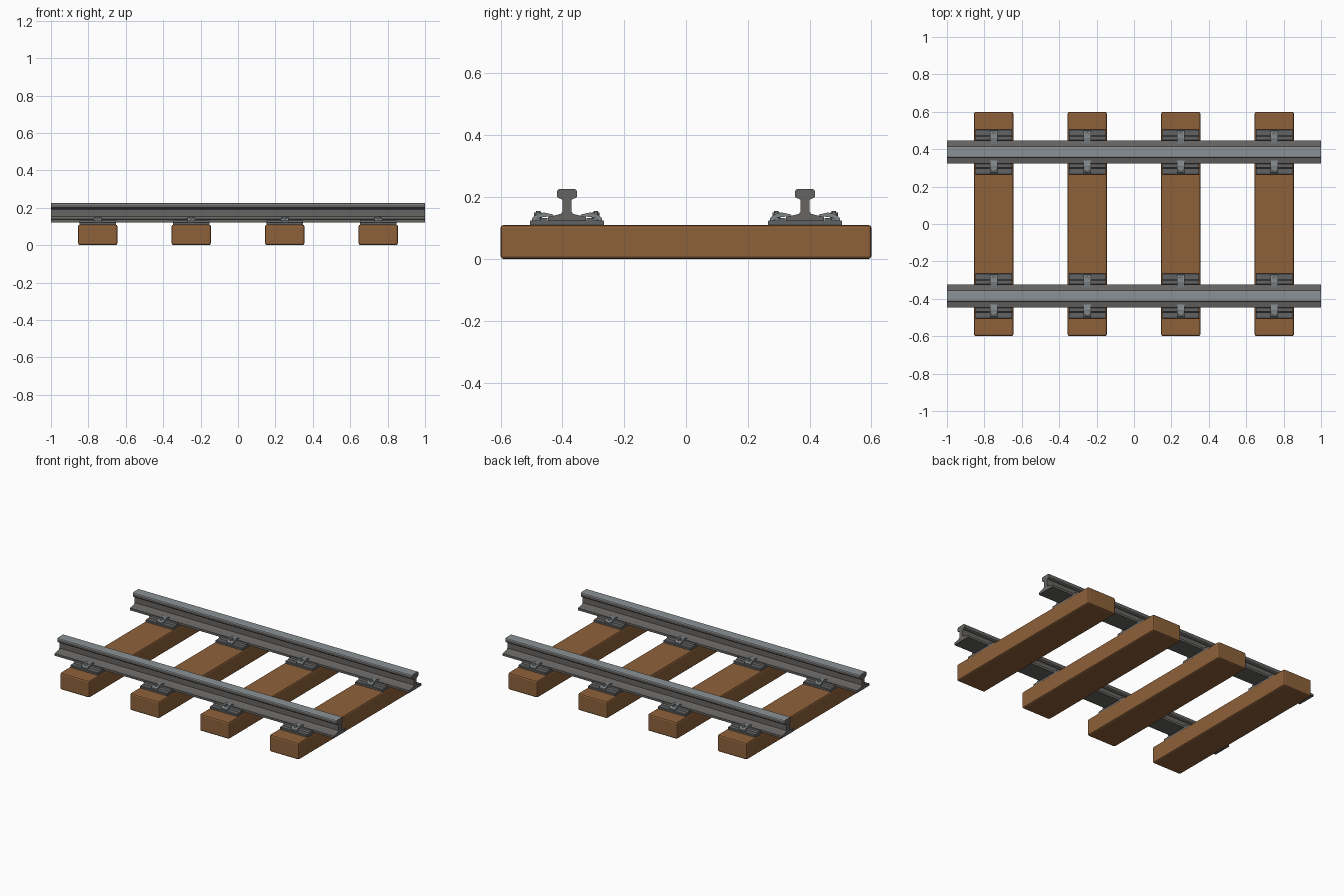
import bpy, bmesh, math
from mathutils import Matrix

if "Cube" in bpy.data.objects:
    bpy.data.objects.remove(bpy.data.objects["Cube"])


def material(name, rgb):
    m = bpy.data.materials.new(name)
    m.diffuse_color = (*rgb, 1)
    m.use_nodes = True
    m.node_tree.nodes["Principled BSDF"].inputs["Base Color"].default_value = m.diffuse_color
    return m


WOOD = material("brown wood", (0.27, 0.12, 0.042))
STEEL = material("dark steel", (0.135, 0.13, 0.125))
POLISHED = material("polished steel", (0.26, 0.285, 0.30))
PLATE = material("plate iron", (0.12, 0.122, 0.125))
CLIP = material("clip steel", (0.22, 0.24, 0.25))


def mesh_from(bm, name, *mats):
    bmesh.ops.recalc_face_normals(bm, faces=bm.faces)
    me = bpy.data.meshes.new(name)
    bm.to_mesh(me)
    bm.free()
    for m in mats:
        me.materials.append(m)
    return me


def prism(points, half):
    """Extrude a (y, z) outline along x from -half to half."""
    bm = bmesh.new()
    face = bm.faces.new([bm.verts.new((-half, y, z)) for y, z in points])
    out = bmesh.ops.extrude_face_region(bm, geom=[face])
    verts = [v for v in out["geom"] if isinstance(v, bmesh.types.BMVert)]
    bmesh.ops.translate(bm, verts=verts, vec=(2 * half, 0, 0))
    return bm


def mirrored(half_outline):
    return half_outline + [(-y, z) for y, z in reversed(half_outline)]


def place(name, me, loc, turn=0):
    ob = bpy.data.objects.new(name, me)
    ob.location = loc
    ob.rotation_euler.z = turn
    bpy.context.collection.objects.link(ob)
    return ob


# Sleeper: bevelled wooden block
bm = bmesh.new()
bmesh.ops.create_cube(bm, size=1, matrix=Matrix.Translation((0, 0, 0.055))
                      @ Matrix.Diagonal((0.21, 1.2, 0.11, 1)))
bmesh.ops.bevel(bm, geom=bm.edges[:], offset=0.01, segments=2, profile=0.5,
                affect='EDGES')
sleeper = mesh_from(bm, "sleeper", WOOD)

# Rail: foot, web and head, with a polished running surface
bm = prism(mirrored([
    (0.062, 0.122), (0.062, 0.136), (0.034, 0.142), (0.020, 0.146),
    (0.014, 0.153), (0.014, 0.188), (0.018, 0.194), (0.028, 0.197),
    (0.032, 0.201), (0.032, 0.218), (0.030, 0.223), (0.025, 0.226)]), 1.0)
bmesh.ops.recalc_face_normals(bm, faces=bm.faces)
for f in bm.faces:
    f.normal_update()
    if f.normal.z > 0.3 and f.calc_center_median().z > 0.2:
        f.material_index = 1
rail = mesh_from(bm, "rail", STEEL, POLISHED)

# Base plate with a raised shoulder on each side of the rail foot
bm = prism(mirrored([
    (0.120, 0.108), (0.120, 0.121), (0.117, 0.124), (0.088, 0.124),
    (0.082, 0.133), (0.064, 0.133), (0.062, 0.122)]), 0.097)
plate = mesh_from(bm, "base_plate", PLATE)

# Spring clip: bent strip reaching from the plate onto the rail foot
bm = prism([
    (0.046, 0.138), (0.046, 0.144), (0.060, 0.147), (0.074, 0.150),
    (0.090, 0.147), (0.106, 0.139), (0.113, 0.132), (0.113, 0.123),
    (0.104, 0.123), (0.088, 0.134), (0.072, 0.136)], 0.021)
clip = mesh_from(bm, "rail_clip", CLIP)

# Bolt: hexagonal head with a small round stud
bm = bmesh.new()
for segs, radius, z0, z1 in ((6, 0.013, 0.120, 0.151), (10, 0.007, 0.150, 0.155)):
    bmesh.ops.create_cone(bm, cap_ends=True, segments=segs, radius1=radius,
                          radius2=radius, depth=z1 - z0,
                          matrix=Matrix.Translation((0, 0.093, (z0 + z1) / 2)))
bolt = mesh_from(bm, "clip_bolt", CLIP)

# Assemble the track
for side in (-1, 1):
    place("rail", rail, (0, side * 0.385, 0))
for x in (-0.75, -0.25, 0.25, 0.75):
    place("sleeper", sleeper, (x, 0, 0))
    for side in (-1, 1):
        y = side * 0.385
        place("base_plate", plate, (x, y, 0))
        for turn in (0, math.pi):
            place("rail_clip", clip, (x, y, 0), turn)
            place("clip_bolt", bolt, (x, y, 0), turn)
